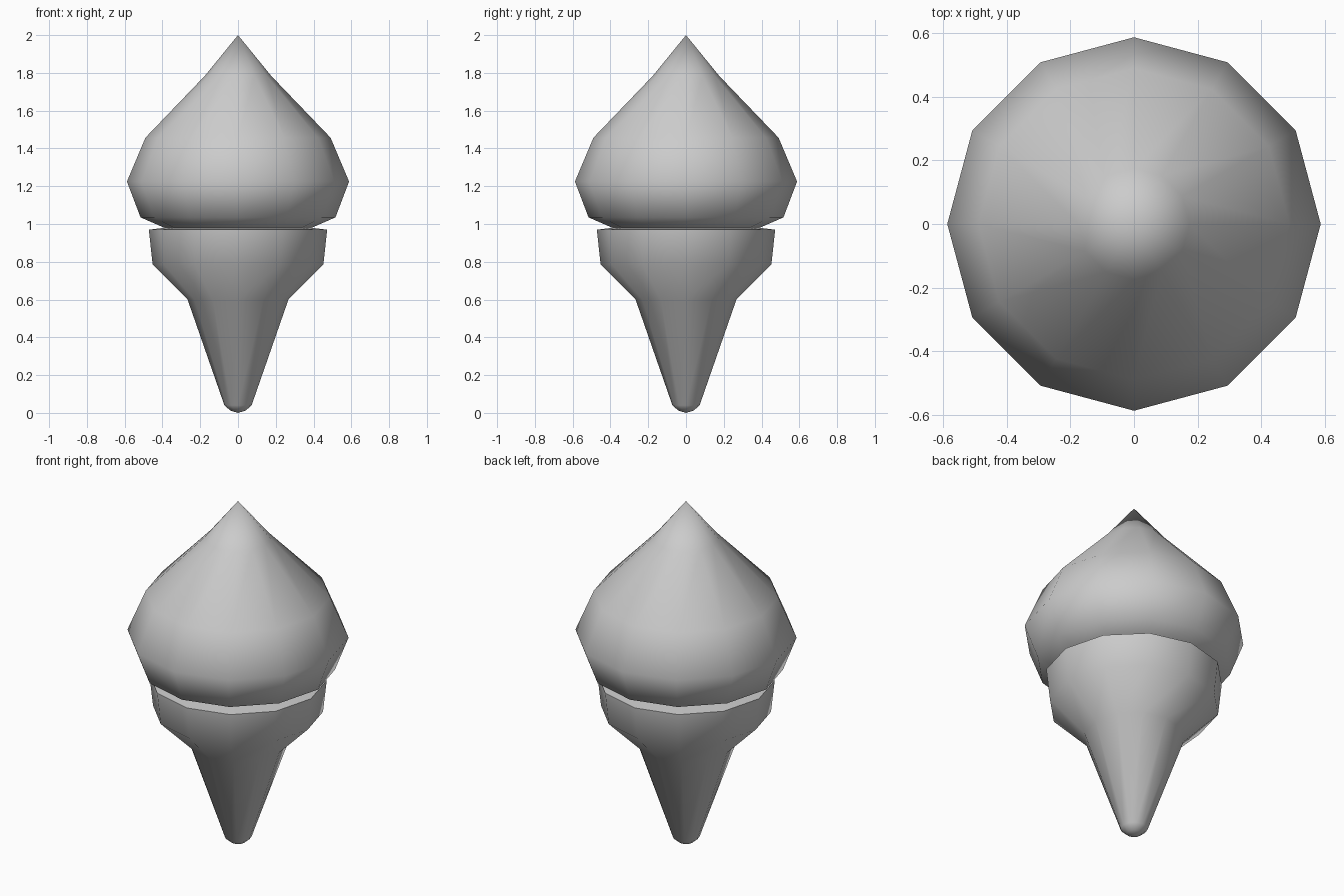
import bpy, bmesh, math

if "Cube" in bpy.data.objects:
    bpy.data.objects.remove(bpy.data.objects["Cube"])

SIDES = 12


def lathe(name, profile):
    """Revolve an (r, z) profile, listed bottom to top, around z."""
    bm = bmesh.new()
    rings = []
    for r, z in profile:
        if r == 0:
            rings.append([bm.verts.new((0, 0, z))] * SIDES)
        else:
            rings.append([bm.verts.new((r * math.cos(2 * math.pi * i / SIDES),
                                        r * math.sin(2 * math.pi * i / SIDES), z))
                          for i in range(SIDES)])
    for lo, hi in zip(rings, rings[1:]):
        for i in range(SIDES):
            j = (i + 1) % SIDES
            corners = dict.fromkeys((lo[i], lo[j], hi[j], hi[i]))
            bm.faces.new(list(corners))
    mesh = bpy.data.meshes.new(name)
    bm.to_mesh(mesh)
    bm.free()
    obj = bpy.data.objects.new(name, mesh)
    bpy.context.collection.objects.link(obj)
    bpy.ops.object.select_all(action='DESELECT')
    obj.select_set(True)
    bpy.context.view_layer.objects.active = obj
    bpy.ops.object.shade_smooth_by_angle(angle=math.radians(55))
    return obj


# Cone with rounded tip, flared cup and a rim that folds in to the groove
lathe("cone", [(0, 0.0), (0.04, 0.012), (0.072, 0.04), (0.267, 0.6),
               (0.452, 0.785), (0.472, 0.97), (0.39, 0.98)])

# Swirled scoop with a pointed top
lathe("scoop", [(0.39, 0.98), (0.516, 1.035), (0.588, 1.225),
                (0.49, 1.457), (0.175, 1.785), (0, 2.0)])
